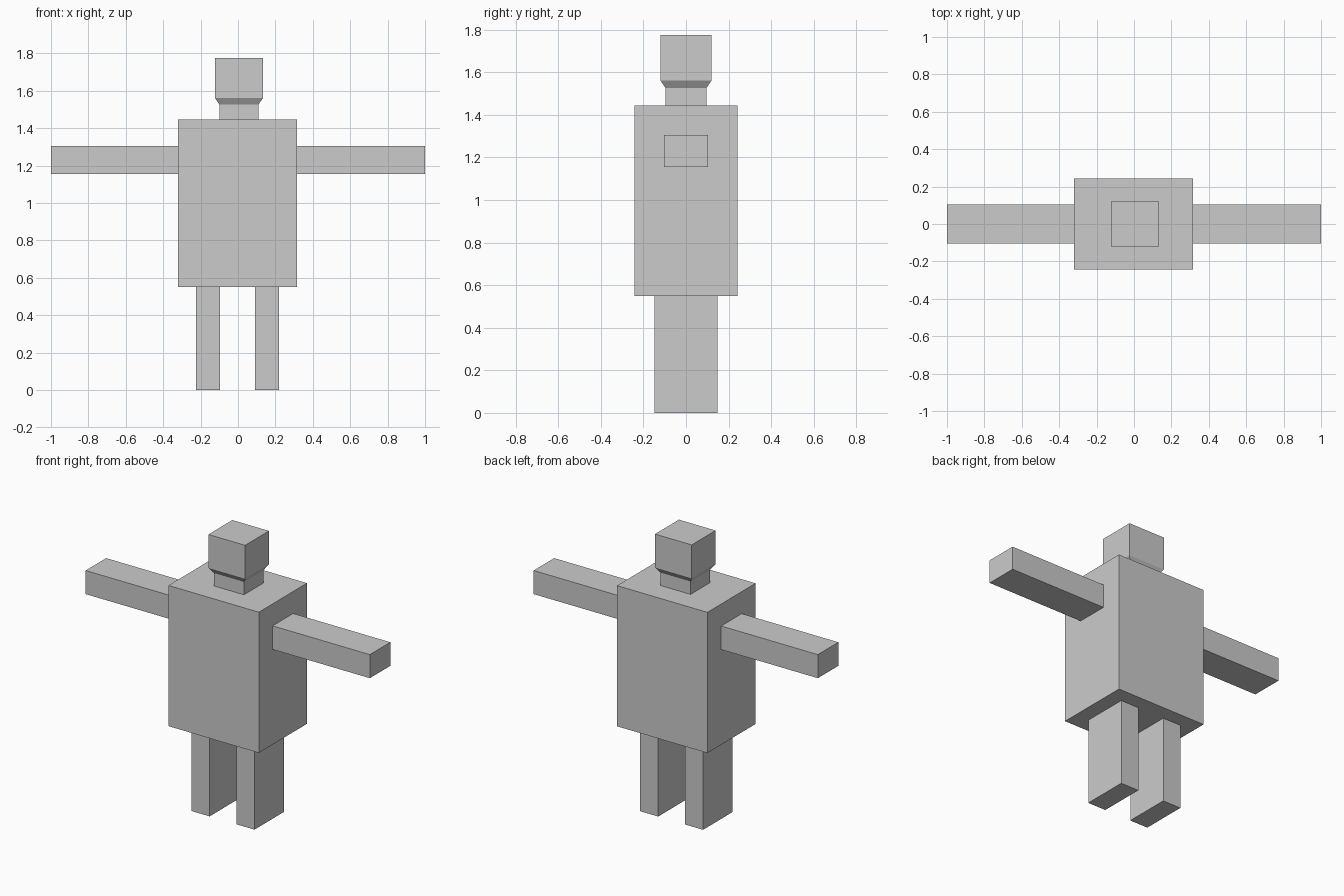
import bpy
import bmesh
from mathutils import Vector

cube = bpy.data.objects.get("Cube")
if cube:
    bpy.data.objects.remove(cube, do_unlink=True)

grey = bpy.data.materials.new("plain_grey")
grey.use_nodes = True
grey.diffuse_color = (0.6, 0.6, 0.6, 1)
grey.node_tree.nodes["Principled BSDF"].inputs["Base Color"].default_value = grey.diffuse_color


def finish(name, bm):
    bmesh.ops.recalc_face_normals(bm, faces=bm.faces)
    mesh = bpy.data.meshes.new(name)
    bm.to_mesh(mesh)
    bm.free()
    mesh.materials.append(grey)
    obj = bpy.data.objects.new(name, mesh)
    bpy.context.collection.objects.link(obj)
    return obj


def box(name, low, high, open_side=None):
    """Box between two corners; the side facing open_side is left open at a joint."""
    low, high = Vector(low), Vector(high)
    bm = bmesh.new()
    bmesh.ops.create_cube(bm, size=1)
    for v in bm.verts:
        v.co = (low + high) / 2 + v.co * (high - low)
    if open_side:
        bm.normal_update()
        hidden = [f for f in bm.faces if f.normal.dot(Vector(open_side)) > 0.9]
        bmesh.ops.delete(bm, geom=hidden, context="FACES")
    return finish(name, bm)


# Torso
box("torso", (-0.32, -0.242, 0.55), (0.316, 0.242, 1.445))

# Arms, held straight out to the sides
box("left_arm", (0.316, -0.103, 1.155), (1, 0.103, 1.305), (-1, 0, 0))
box("right_arm", (-1, -0.103, 1.155), (-0.32, 0.103, 1.305), (1, 0, 0))

# Legs
for side, x in (("left", 0.156), ("right", -0.16)):
    box(side + "_leg", (x - 0.064, -0.148, 0), (x + 0.064, 0.148, 0.55), (0, 0, 1))

# Head and neck: square sections stacked upwards, with a flared jaw
bm = bmesh.new()
rings = []
for half_x, half_y, z in ((0.105, 0.097, 1.445), (0.105, 0.097, 1.527),
                          (0.129, 0.12, 1.562), (0.129, 0.12, 1.775)):
    rings.append([bm.verts.new((0.005 + sx * half_x, sy * half_y, z))
                  for sx, sy in ((-1, -1), (1, -1), (1, 1), (-1, 1))])
for a, b in zip(rings, rings[1:]):
    for i in range(4):
        j = (i + 1) % 4
        bm.faces.new((a[i], a[j], b[j], b[i]))
bm.faces.new(rings[-1])
finish("head_and_neck", bm)
